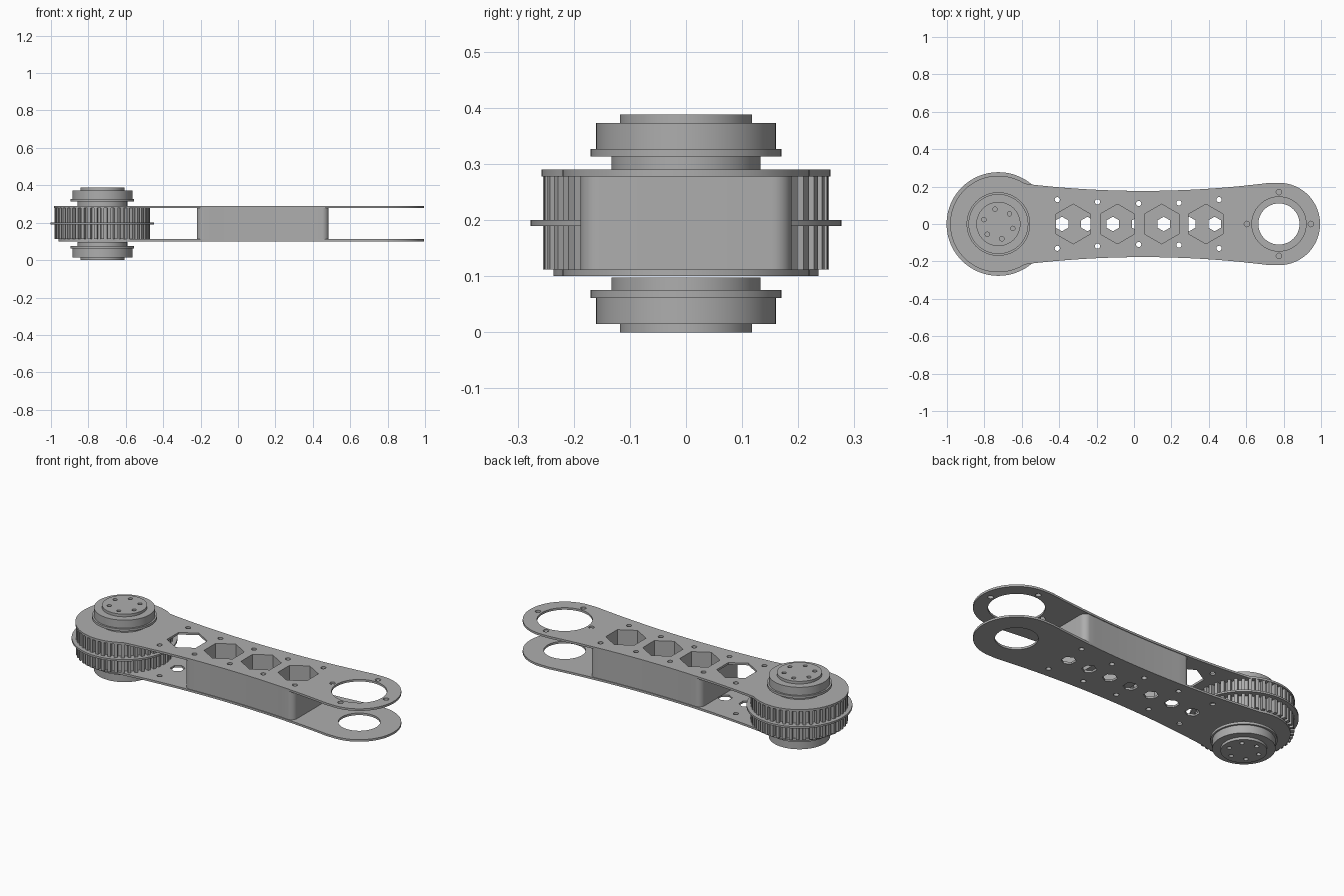
import bpy, bmesh
from math import sin, cos, radians, tau, pi

if "Cube" in bpy.data.objects:
    bpy.data.objects.remove(bpy.data.objects["Cube"], do_unlink=True)

grey = bpy.data.materials.new("machined_grey")
grey.use_nodes = True
colour = (0.42, 0.42, 0.42, 1)
grey.diffuse_color = colour
grey.node_tree.nodes["Principled BSDF"].inputs["Base Color"].default_value = colour

HUB_X, EYE_X, MID_Z = -0.725, 0.775, 0.194


def finish(name, mesh):
    obj = bpy.data.objects.new(name, mesh)
    bpy.context.collection.objects.link(obj)
    mesh.materials.clear()
    mesh.materials.append(grey)
    bpy.ops.object.select_all(action='DESELECT')
    obj.select_set(True)
    bpy.context.view_layer.objects.active = obj
    bpy.ops.object.shade_smooth_by_angle(angle=radians(30))
    return obj


def ring(x, y, r, n=32, start=0.0):
    return [(x + r * cos(start + tau * i / n), y + r * sin(start + tau * i / n)) for i in range(n)]


def hexagon(x, r):
    return ring(x, 0, r, 6, pi / 2)


def arc(x, y, r, a, b, n):
    angles = [radians(a + (b - a) * i / n) for i in range(n + 1)]
    return [(x + r * cos(t), y + r * sin(t)) for t in angles]


def plate(name, loops, z0, z1):
    """Extruded flat profile: the first loop is the outline, the rest are holes."""
    curve = bpy.data.curves.new(name, 'CURVE')
    curve.dimensions, curve.fill_mode = '2D', 'BOTH'
    curve.extrude = (z1 - z0) / 2
    for loop in loops:
        spline = curve.splines.new('POLY')
        spline.points.add(len(loop) - 1)
        for point, (x, y) in zip(spline.points, loop):
            point.co = (x, y, 0, 1)
        spline.use_cyclic_u = True
    temp = bpy.data.objects.new(name + "_profile", curve)
    bpy.context.collection.objects.link(temp)
    graph = bpy.context.evaluated_depsgraph_get()
    mesh = bpy.data.meshes.new_from_object(temp.evaluated_get(graph))
    bpy.data.objects.remove(temp, do_unlink=True)
    bm = bmesh.new()
    bm.from_mesh(mesh)
    bmesh.ops.remove_doubles(bm, verts=bm.verts, dist=1e-5)
    bmesh.ops.translate(bm, verts=bm.verts, vec=(0, 0, (z0 + z1) / 2))
    bmesh.ops.recalc_face_normals(bm, faces=bm.faces)
    bm.to_mesh(mesh)
    bm.free()
    return finish(name, mesh)


def waist(x):
    return 0.177 + 0.095 * (x - 0.05) ** 2


def arm_outline(r, join):
    """Round hub end, curved waist, round eye end."""
    hub = arc(HUB_X, 0, r, join, 360 - join, 64)
    start = hub[0][0]
    xs = [start + (0.72 - start) * i / 24 for i in range(1, 25)]
    eye = arc(EYE_X, 0, 0.22, -90, 90, 40)
    return hub + [(x, -waist(x)) for x in xs] + eye + [(x, waist(x)) for x in reversed(xs)]


# Shared hole patterns
bolts = [ring(x, s * y, 0.014, 16) for s in (1, -1) for x, y in
         ((-0.41, 0.13), (-0.195, 0.118), (0.025, 0.11), (0.24, 0.113), (0.455, 0.13))]
large_hexes = [hexagon(-0.325 + 0.2365 * i, 0.106) for i in range(4)]
small_hexes = [hexagon(-0.385 + 0.136 * i, 0.039) for i in range(7)]
eye_bolts = [ring(x, y, 0.015, 16) for x, y in ring(EYE_X, 0, 0.171, 4)]

# Arm plates
plate("top_plate", [arm_outline(0.258, 57), ring(EYE_X, 0, 0.145, 64)]
      + bolts + large_hexes + eye_bolts, 0.278, 0.29)
plate("bottom_plate", [arm_outline(0.236, 70.5), ring(EYE_X, 0, 0.11, 64)]
      + bolts + small_hexes, 0.10, 0.112)

# Spacer block following the waist, with rounded corners
x0, x1, c = -0.22, 0.485, 0.035
side = [(x, waist(x) - 0.004) for x in [x0 + c + (x1 - x0 - 2 * c) * i / 16 for i in range(17)]]
half = (arc(x0 + c, side[0][1] - c, c, 180, 90, 8)[:-1] + side
        + arc(x1 - c, side[-1][1] - c, c, 90, 0, 8)[1:])
plate("spacer_block", [half + [(x, -y) for x, y in reversed(half)]]
      + [b for b in bolts if b[0][0] > x0] + large_hexes[1:], 0.112, 0.278)

# Toothed pulley: two gear rows split by a flange
TEETH = 44
gear = []
for i in range(TEETH):
    for r, f in ((0.232, -0.27), (0.255, -0.24), (0.255, 0.24), (0.232, 0.27)):
        t = tau * (i + f) / TEETH
        gear.append((HUB_X + r * cos(t), r * sin(t)))
plate("lower_teeth", [gear], 0.112, 0.189)
plate("upper_teeth", [gear], 0.2, 0.278)
plate("pulley_flange", [ring(HUB_X, 0, 0.277, 96)], 0.189, 0.2)

# Stepped bearing hubs, mirrored above and below
cap_holes = [ring(x, y, 0.012, 16) for x, y in ring(HUB_X, 0, 0.081, 6, radians(43))]
steps = (("neck", 0.133, 0.096, 0.119), ("lip", 0.17, 0.119, 0.133),
         ("drum", 0.16, 0.133, 0.179), ("cap", 0.118, 0.179, 0.194))
for label, s in (("upper", 1), ("lower", -1)):
    for part, r, a, b in steps:
        z0, z1 = sorted((MID_Z + s * a, MID_Z + s * b))
        plate(f"{label}_hub_{part}", [ring(HUB_X, 0, r, 64)]
              + (cap_holes if part == "cap" else []), z0, z1)
